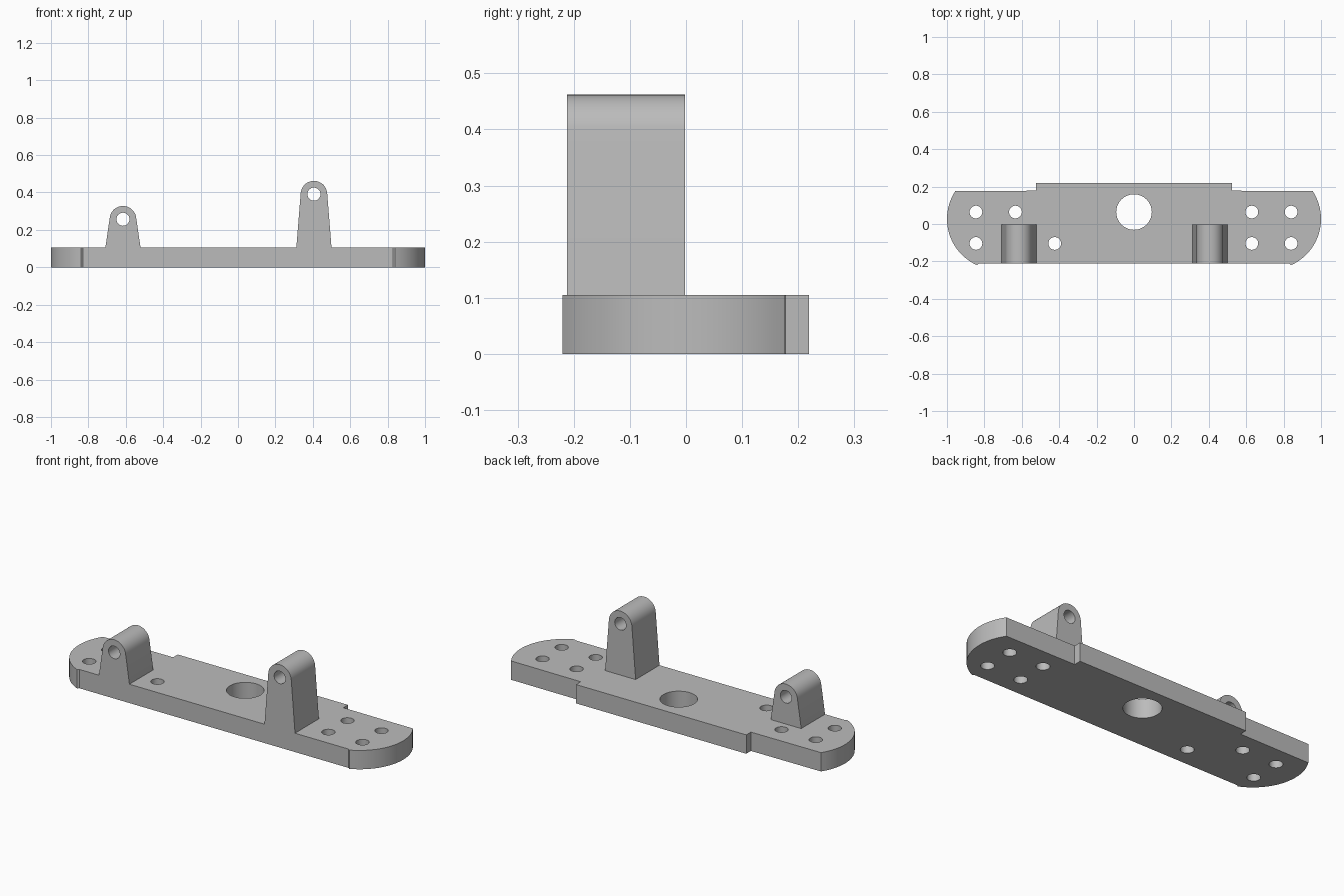
import bpy
import bmesh
from math import sin, cos, radians, pi
from mathutils import Matrix

cube = bpy.data.objects.get("Cube")
if cube:
    bpy.data.objects.remove(cube, do_unlink=True)

THICK = 0.105
FRONT = -0.212

# Single grey metal finish
metal = bpy.data.materials.new("grey_metal")
metal.use_nodes = True
GREY = (0.5, 0.5, 0.5, 1)
metal.diffuse_color = GREY
metal.node_tree.nodes["Principled BSDF"].inputs["Base Color"].default_value = GREY


def arc(cx, cy, r, start, end, steps):
    """Points along an arc, angles in degrees."""
    angles = [radians(start + (end - start) * i / steps) for i in range(steps + 1)]
    return [(cx + r * cos(a), cy + r * sin(a)) for a in angles]


def circle(cx, cy, r, steps=32):
    return arc(cx, cy, r, 0, 360, steps)[:-1]


def extruded(name, loops, depth, matrix):
    """Fill the outline with its holes, extrude it up by depth, then place it."""
    curve = bpy.data.curves.new(name, "CURVE")
    curve.dimensions = "2D"
    curve.fill_mode = "BOTH"
    curve.extrude = depth / 2
    for loop in loops:
        spline = curve.splines.new("POLY")
        spline.points.add(len(loop) - 1)
        for point, (x, y) in zip(spline.points, loop):
            point.co = (x, y, 0, 1)
        spline.use_cyclic_u = True
    obj = bpy.data.objects.new(name, curve)
    bpy.context.collection.objects.link(obj)
    bpy.ops.object.select_all(action="DESELECT")
    obj.select_set(True)
    bpy.context.view_layer.objects.active = obj
    bpy.ops.object.convert(target="MESH")

    obj = bpy.context.view_layer.objects.active
    bm = bmesh.new()
    bm.from_mesh(obj.data)
    bmesh.ops.remove_doubles(bm, verts=bm.verts, dist=0.0001)
    bmesh.ops.translate(bm, verts=bm.verts, vec=(0, 0, depth / 2))
    bmesh.ops.transform(bm, verts=bm.verts, matrix=matrix)
    bmesh.ops.recalc_face_normals(bm, faces=bm.faces)
    bm.to_mesh(obj.data)
    bm.free()
    obj.data.materials.clear()
    obj.data.materials.append(metal)
    bpy.ops.object.shade_smooth_by_angle(angle=radians(20))
    return obj


# Base plate: right half outline from front to back, mirrored to the left
half = [(0.83, FRONT)]
half += arc(0.73, 0.027, 0.27, -66, 33.5, 20)
half += [(0.525, 0.178), (0.525, 0.219)]
outline = half + [(-x, y) for x, y in reversed(half)]

# Large centre bore and the small mounting holes
BACK_ROW, FRONT_ROW = 0.064, -0.104
mounts = [(x, y) for x in (0.63, 0.84) for y in (BACK_ROW, FRONT_ROW)]
mounts += [(-0.845, BACK_ROW), (-0.845, FRONT_ROW),
           (-0.634, BACK_ROW), (-0.424, FRONT_ROW)]
holes = [circle(0, BACK_ROW, 0.095, 48)]
holes += [circle(x, y, 0.034) for x, y in mounts]
extruded("base_plate", [outline] + holes, THICK, Matrix.Identity(4))


def lug(name, x, pin_z, tilt):
    """Tapered upright with a rounded top and a cross hole."""
    profile = [(x - 0.094, THICK), (x + 0.094, THICK)]
    profile += arc(x, pin_z, 0.071, tilt, 180 - tilt, 24)
    # Stand the profile upright, running forward from the middle
    place = Matrix.Translation((0, -0.002, 0)) @ Matrix.Rotation(pi / 2, 4, "X")
    extruded(name, [profile, circle(x, pin_z, 0.035)], -0.002 - FRONT, place)


lug("short_lug", -0.615, 0.257, 8)
lug("tall_lug", 0.406, 0.391, 5)
